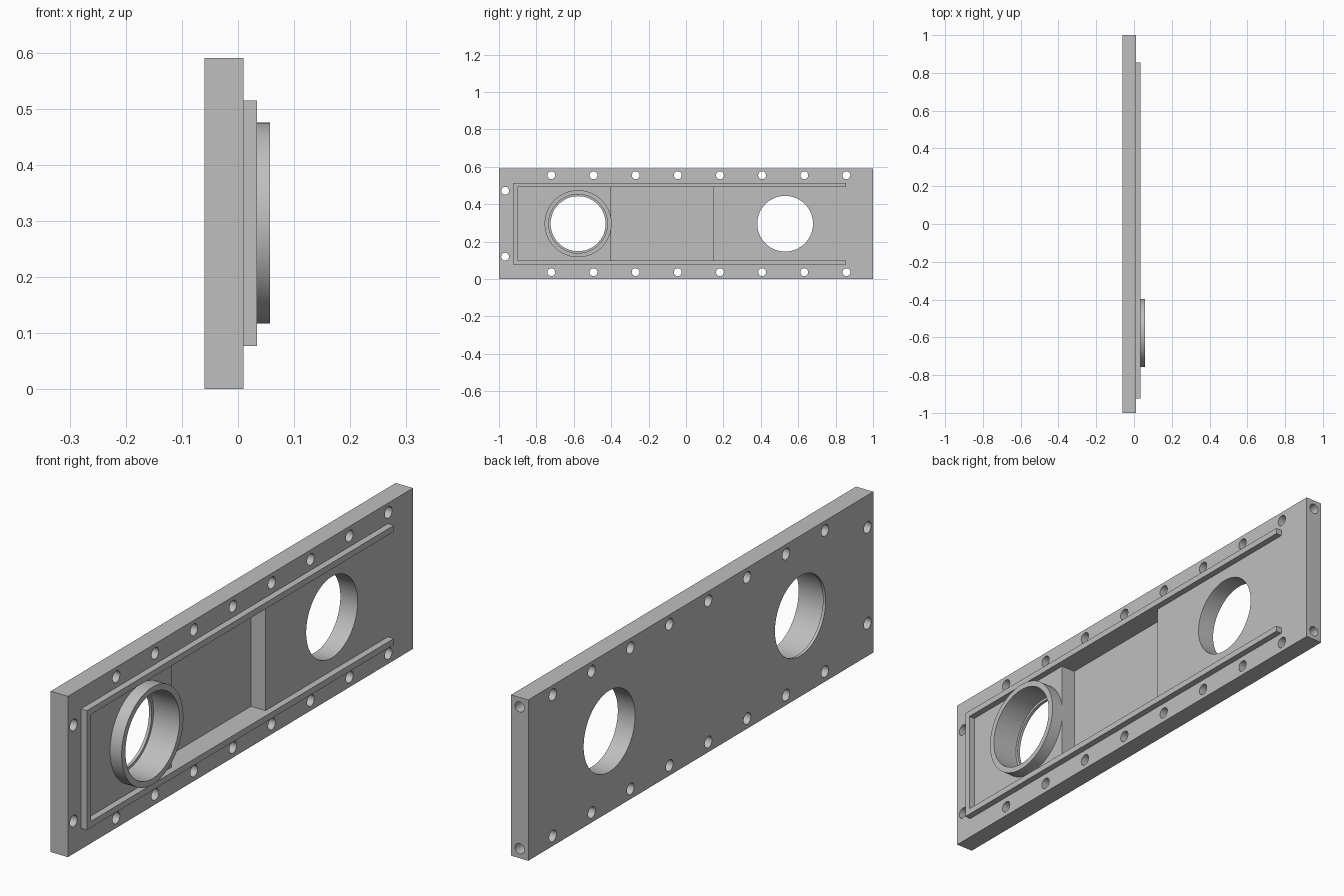
import bpy
import math

cube = bpy.data.objects.get("Cube")
if cube:
    bpy.data.objects.remove(cube, do_unlink=True)

grey = bpy.data.materials.new("light grey metal")
grey.use_nodes = True
colour = (0.52, 0.52, 0.52, 1)
grey.diffuse_color = colour
grey.node_tree.nodes["Principled BSDF"].inputs["Base Color"].default_value = colour

BACK, FACE, FLOOR = -0.06, 0.01, -0.049   # plate back, plate face, recess floor
RAIL_TOP, COLLAR_TOP = 0.034, 0.057
MID = 0.296


def mesh_object(name, verts, faces):
    mesh = bpy.data.meshes.new(name)
    mesh.from_pydata(verts, [], faces)
    mesh.materials.append(grey)
    obj = bpy.data.objects.new(name, mesh)
    bpy.context.collection.objects.link(obj)
    return obj


def prism(name, outline, x0, x1):
    """Extrude a counter-clockwise (y, z) outline along x."""
    n = len(outline)
    verts = [(x, y, z) for x in (x0, x1) for y, z in outline]
    sides = [(i, (i + 1) % n, n + (i + 1) % n, n + i) for i in range(n)]
    return mesh_object(name, verts, [tuple(reversed(range(n))), tuple(range(n, 2 * n))] + sides)


def rect(y0, y1, z0, z1):
    return [(y0, z0), (y1, z0), (y1, z1), (y0, z1)]


def circle(y, z, r, n):
    angles = [2 * math.pi * i / n for i in range(n)]
    return [(y + r * math.cos(a), z + r * math.sin(a)) for a in angles]


def activate(obj):
    bpy.ops.object.select_all(action='DESELECT')
    obj.select_set(True)
    bpy.context.view_layer.objects.active = obj


def cut(target, cutter):
    activate(target)
    mod = target.modifiers.new("cut", 'BOOLEAN')
    mod.operation, mod.solver, mod.object = 'DIFFERENCE', 'EXACT', cutter
    bpy.ops.object.modifier_apply(modifier=mod.name)
    bpy.data.objects.remove(cutter, do_unlink=True)


def smooth(obj):
    activate(obj)
    bpy.ops.object.shade_smooth_by_angle(angle=math.radians(30))


# Base plate with its recess, plain port and stepped port
plate = prism("base_plate", rect(-1, 1, 0, 0.59), BACK, FACE)
cut(plate, prism("recess_cutter", rect(-0.4, 0.145, 0.1, 0.492), FLOOR, 0.1))
cut(plate, prism("port_cutter", circle(0.53, MID, 0.149, 96), -0.1, 0.1))
cut(plate, prism("bore_cutter", circle(-0.577, MID, 0.157, 96), FLOOR, 0.1))
cut(plate, prism("lip_cutter", circle(-0.577, MID, 0.147, 96), -0.1, 0.1))

# Bolt holes along the long edges and at one end
bolts = [(-0.72 + 0.2254 * i, z) for i in range(8) for z in (0.037, 0.555)]
bolts += [(-0.967, 0.12), (-0.967, 0.472)]
for y, z in bolts:
    cut(plate, prism("bolt_cutter", circle(y, z, 0.021, 32), -0.1, 0.1))

# Blind holes in the other end face
for z in (0.035, 0.555):
    drill = prism("end_hole_cutter", circle(0, 0, 0.019, 32), -0.1, 0.1)
    drill.rotation_euler.z = math.pi / 2
    drill.location = (-0.025, 1, z)
    bpy.context.view_layer.update()
    cut(plate, drill)
smooth(plate)

# U-shaped raised rail around the recess
prism("guide_rail", [(-0.925, 0.077), (0.855, 0.077), (0.855, 0.1), (-0.902, 0.1),
                     (-0.902, 0.492), (0.855, 0.492), (0.855, 0.515), (-0.925, 0.515)],
      FACE, RAIL_TOP)

# Raised collar around the stepped port
collar = prism("port_collar", circle(-0.577, MID, 0.179, 96), FACE, COLLAR_TOP)
cut(collar, prism("collar_cutter", circle(-0.577, MID, 0.157, 96), -0.1, 0.1))
smooth(collar)
